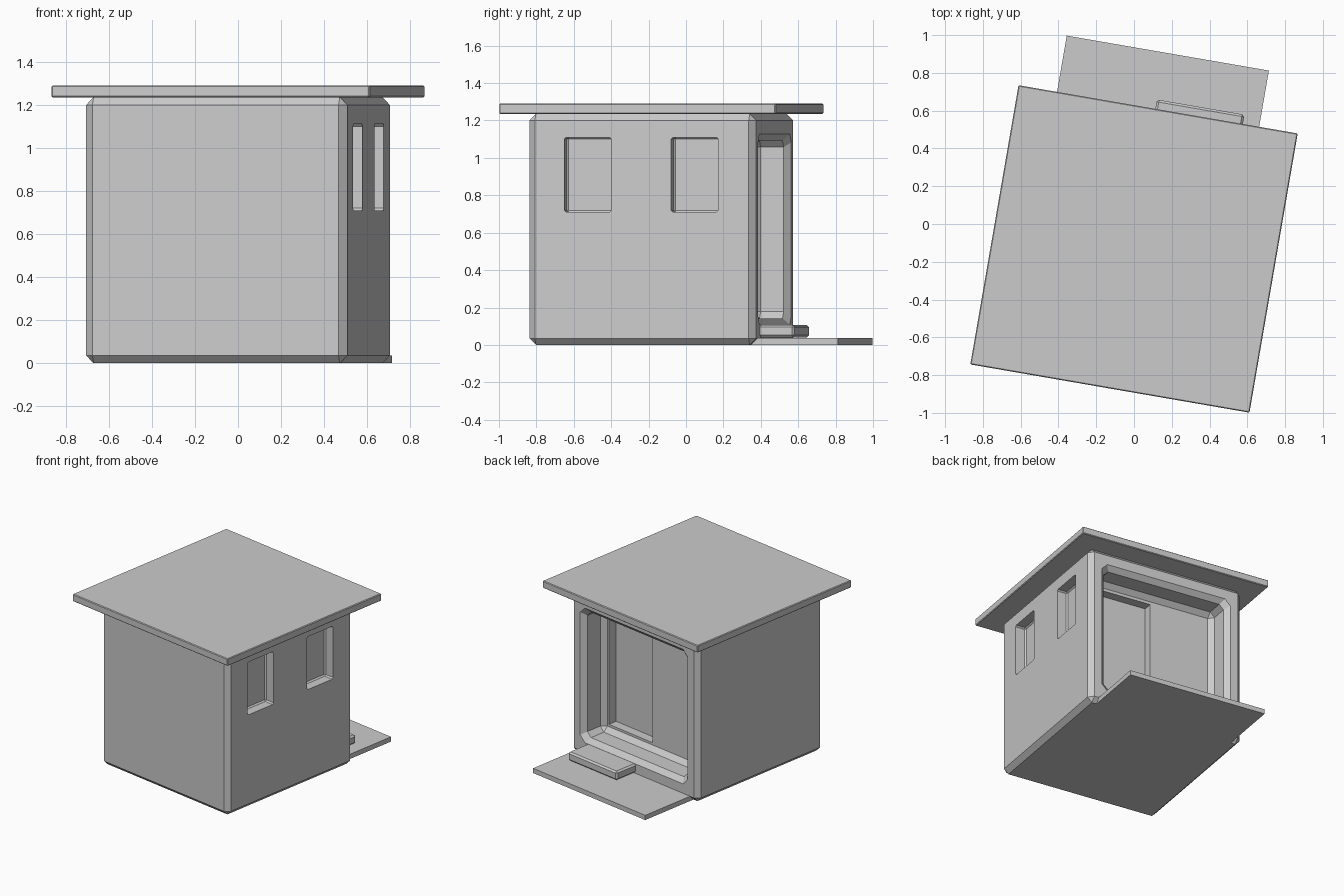
import bpy, bmesh, math
from mathutils import Matrix

if "Cube" in bpy.data.objects:
    bpy.data.objects.remove(bpy.data.objects["Cube"])

# whole model is turned about z and shifted back
PLACE = Matrix.Translation((0, -0.132, 0)) @ Matrix.Rotation(math.radians(-9.8), 4, 'Z')


def add_object(name, bm):
    bmesh.ops.recalc_face_normals(bm, faces=bm.faces)
    mesh = bpy.data.meshes.new(name)
    bm.to_mesh(mesh)
    bm.free()
    ob = bpy.data.objects.new(name, mesh)
    bpy.context.collection.objects.link(ob)
    ob.matrix_world = PLACE
    return ob


def box(name, x, y, z, bevel=0):
    bm = bmesh.new()
    bmesh.ops.create_cube(bm, size=1)
    for v in bm.verts:
        v.co = [(a + b) / 2 + (b - a) * c for (a, b), c in zip((x, y, z), v.co)]
    if bevel:
        bmesh.ops.bevel(bm, geom=bm.edges[:], offset=bevel, segments=1,
                        profile=0.5, affect='EDGES')
    return add_object(name, bm)


def loft(name, sections, zc):
    # chamfered rectangles (y, half width, half height, chamfer) joined in a row
    bm = bmesh.new()
    rings = []
    for y, w, h, c in sections:
        pts = [(w, h - c), (w - c, h), (c - w, h), (-w, h - c),
               (-w, c - h), (c - w, -h), (w - c, -h), (w, c - h)]
        rings.append([bm.verts.new((px, y, zc + pz)) for px, pz in pts])
    for a, b in zip(rings, rings[1:]):
        for i in range(8):
            j = (i + 1) % 8
            bm.faces.new((a[i], a[j], b[j], b[i]))
    bm.faces.new(rings[0])
    bm.faces.new(rings[-1])
    bmesh.ops.remove_doubles(bm, verts=bm.verts, dist=1e-4)
    return add_object(name, bm)


def cut(target, cutter):
    cutter.hide_render = True
    mod = target.modifiers.new("cut", 'BOOLEAN')
    mod.operation = 'DIFFERENCE'
    mod.solver = 'EXACT'
    mod.object = cutter
    bpy.context.view_layer.objects.active = target
    bpy.ops.object.modifier_apply(modifier=mod.name)
    bpy.data.objects.remove(cutter)


# main block, roof, porch and step
body = box("body", (-0.615, 0.615), (-0.615, 0.615), (0, 1.235), 0.035)
box("roof", (-0.75, 0.75), (-0.75, 0.75), (1.235, 1.29), 0.005)
box("porch_slab", (-0.543, 0.543), (0.57, 1.052), (0, 0.036))
box("door_step", (-0.015, 0.455), (0.6, 0.80), (0.04, 0.107), 0.012)

# big recess in the back with chamfered rim and inner edges
cut(body, loft("recess_cutter", [
    (0.70, 0.52, 0.51, 0.045),
    (0.615, 0.52, 0.51, 0.045),
    (0.58, 0.485, 0.475, 0.035),
    (0.455, 0.485, 0.475, 0.035),
    (0.42, 0.45, 0.44, 0),
], 0.6175))

# doorway inside the recess
cut(body, box("door_cutter", (0.015, 0.435), (0.35, 0.47), (0.195, 1.035)))

# two window recesses on the right side
for y in (-0.42, 0.16):
    cut(body, box("window_cutter", (0.535, 0.70), (y, y + 0.255), (0.71, 1.11), 0.01))
